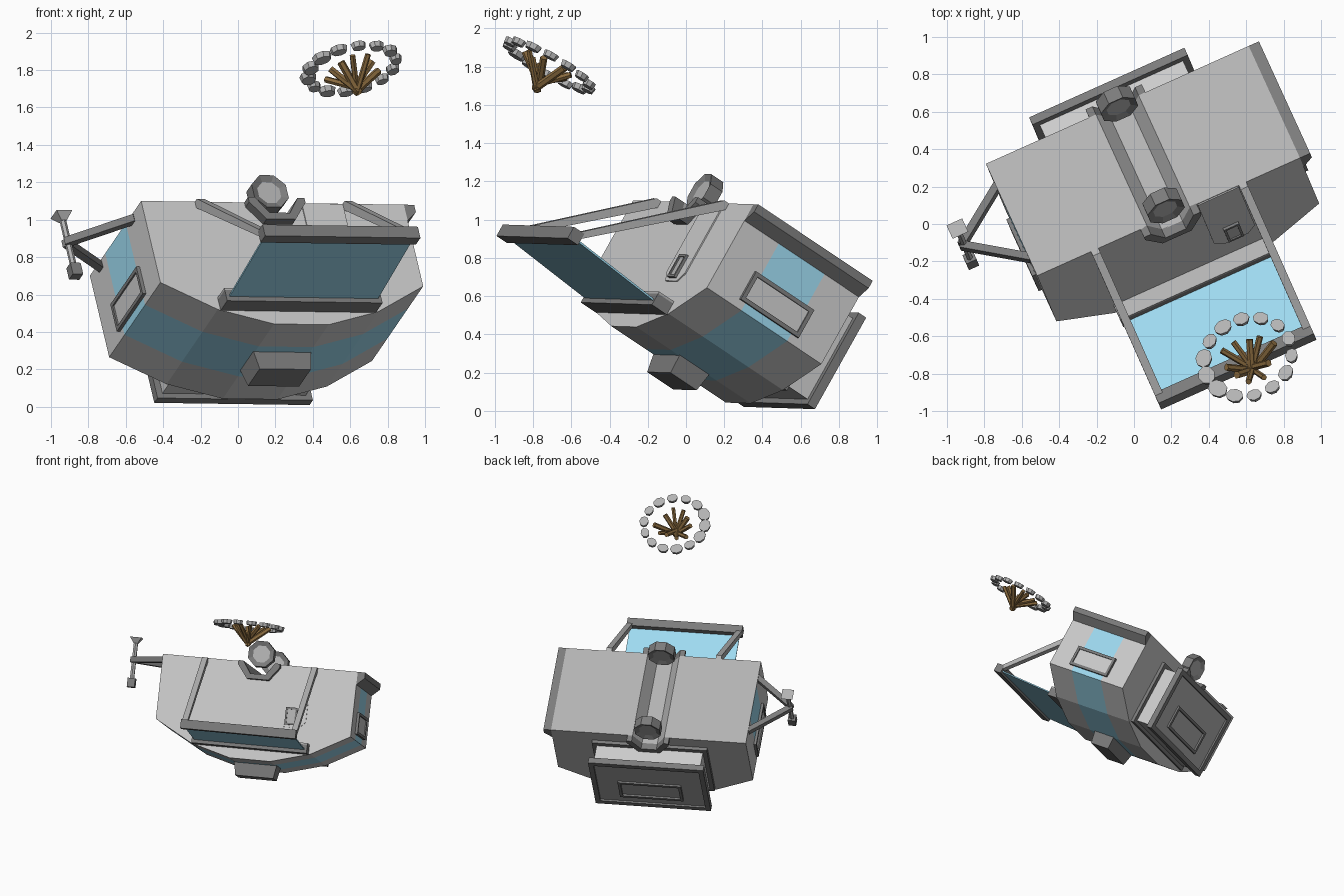
import bpy, bmesh, math, random
from mathutils import Vector, Matrix

if "Cube" in bpy.data.objects:
    bpy.data.objects.remove(bpy.data.objects["Cube"])

random.seed(4)
# Camper frame: x = length, y = awning side, z = camper roof (the whole model is tipped over)
L = Vector((.912, .409, -.013)).normalized()
U = L.cross(Vector((.351, -.779, .519))).normalized()
W = U.cross(L)
TIP = Matrix((L, W, U)).transposed().to_4x4()
TIP.translation = (.075, .35, .89)
CX = -.03


def material(name, c):
    m = bpy.data.materials.new(name)
    m.diffuse_color = (*c, 1)
    m.use_nodes = True
    m.node_tree.nodes["Principled BSDF"].inputs["Base Color"].default_value = m.diffuse_color
    return m


BLUE = material("blue", (.34, .70, .87))
DARK = material("dark_trim", (.2, .2, .2))
MID = material("mid_grey", (.45, .45, .45))
LIGHT = material("light_grey", (.78, .78, .78))
WOOD = material("wood", (.26, .15, .05))


def finish(name, bm, *mats):
    bmesh.ops.recalc_face_normals(bm, faces=bm.faces)
    me = bpy.data.meshes.new(name)
    bm.to_mesh(me)
    bm.free()
    for m in mats:
        me.materials.append(m)
    ob = bpy.data.objects.new(name, me)
    bpy.context.collection.objects.link(ob)
    ob.matrix_world = TIP
    return ob


def prism_bm(pts, y0, y1):
    bm = bmesh.new()
    f = bm.faces.new([bm.verts.new((x, y0, z)) for x, z in pts])
    r = bmesh.ops.extrude_face_region(bm, geom=[f])
    bmesh.ops.translate(bm, vec=(0, y1 - y0, 0),
                        verts=[v for v in r["geom"] if isinstance(v, bmesh.types.BMVert)])
    return bm


def boxes(name, items, mat):
    bm = bmesh.new()
    for c, s in items:
        bmesh.ops.create_cube(bm, size=1, matrix=Matrix.Translation(c) @ Matrix.Diagonal((*s, 1)))
    return finish(name, bm, mat)


def span(name, x, y, z, mat):
    lo_hi = (x, y, z)
    return boxes(name, [([(a + b) / 2 for a, b in lo_hi], [abs(b - a) for a, b in lo_hi])], mat)


def frame(name, c, axis, hu, hv, t, d, mat=DARK):
    """Rectangular frame facing the given axis (0 or 1); hv is half the height in z."""
    items = []
    for s in (-1, 1):
        for off, size in (((s * (hu - t / 2), 0), (t, 2 * hv)), ((0, s * (hv - t / 2)), (2 * hu - 2 * t, t))):
            p, q = list(c), [d, d, size[1]]
            p[1 - axis] += off[0]
            p[2] += off[1]
            q[1 - axis] = size[0]
            items.append((p, q))
    return boxes(name, items, mat)


def rod(name, a, b, r, seg, mat, r2=None, turn=0):
    a, b = Vector(a), Vector(b)
    d = b - a
    bm = bmesh.new()
    m = Matrix.Translation((a + b) / 2) @ d.to_track_quat('Z', 'Y').to_matrix().to_4x4() @ Matrix.Rotation(turn, 4, 'Z')
    bmesh.ops.create_cone(bm, cap_ends=True, segments=seg, radius1=r, radius2=r if r2 is None else r2,
                          depth=d.length, matrix=m)
    return finish(name, bm, mat)


# Body: side profile with wheel notch, striped along the middle
half = [(.77, 0), (.77, .51), (.47, .674), (.16, .76)]
notch = [(-.125, 0), (-.06, .095), (.06, .095), (.125, 0)]
body = half + [(-x, z) for x, z in reversed(half)] + notch
bm = prism_bm([(x + CX, z) for x, z in body], -.385, .385)
for y in (-.154, .154):
    bmesh.ops.bisect_plane(bm, geom=bm.verts[:] + bm.edges[:] + bm.faces[:], plane_co=(0, y, 0), plane_no=(0, 1, 0))
for f in bm.faces:
    c = f.calc_center_median()
    if abs(f.normal.y) < .5 or abs(c.y) < .3:
        if c.z < .12:
            f.material_index = 2
        elif abs(c.y) < .15:
            f.material_index = 1
finish("camper_body", bm, LIGHT, BLUE, MID)

# Rear bumper
finish("bumper", prism_bm([(.74, 0), (.80, 0), (.80, .045), (.74, .10)], -.385, .385), DARK)

# Windows on both ends
for s, tag in ((1, "rear"), (-1, "front")):
    x = CX + s * .775
    frame(tag + "_window_frame", (x, 0, .38), 0, .195, .085, .022, .03)
    boxes(tag + "_window_glass", [((x, 0, .38), (.012, .35, .13))], LIGHT)

# Roof air conditioner
bm = bmesh.new()
bmesh.ops.create_cube(bm, size=1, matrix=Matrix.Translation((CX, 0, .805)) @ Matrix.Diagonal((.34, .20, .11, 1)))
for v in bm.verts:
    if v.co.z > .8:
        v.co.x = CX + (v.co.x - CX) * .88
        v.co.y *= .88
finish("roof_air_unit", bm, DARK)

# Wheels and arches, one per side
arch = [(-.165, 0), (-.165, .03), (-.085, .135), (.085, .135), (.165, .03), (.165, 0),
        (.125, 0), (.06, .095), (-.06, .095), (-.125, 0)]
for s, tag in ((1, "right"), (-1, "left")):
    ring = [(CX + .108 * math.cos(a), -.07 + .108 * math.sin(a))
            for a in (math.pi / 8 + i * math.pi / 4 for i in range(8))]
    bm = prism_bm(ring, s * .31, s * .39)
    bm.normal_update()
    for f in [f for f in bm.faces if len(f.verts) == 8]:
        bmesh.ops.inset_individual(bm, faces=[f], thickness=.038)
        bmesh.ops.translate(bm, verts=f.verts, vec=(0, -.015 if f.calc_center_median().y > s * .35 else .015, 0))
        f.material_index = 1
    finish(tag + "_wheel", bm, DARK, MID)
    finish(tag + "_wheel_arch", prism_bm([(x + CX, z) for x, z in arch], s * .38, s * .44), DARK)

# Awning: wall housing, sheet, outer rail and two stays
AX = (CX - .455, CX + .455)
span("awning_housing", AX, (.38, .485), (.612, .68), DARK)
span("awning_mount", AX, (.38, .485), (.60, .612), MID)
finish("awning_sheet", (lambda b: ([b.faces.new([b.verts.new(p) for p in (
    (AX[0] + .02, .46, .645), (AX[1] - .02, .46, .645), (AX[1] - .02, 1.03, .605), (AX[0] + .02, 1.03, .605))])],
    b)[1])(bmesh.new()), BLUE).modifiers.new("thickness", "SOLIDIFY").thickness = .01
span("awning_rail", AX, (1.01, 1.08), (.565, .635), DARK)
for x, tag in ((AX[0] + .022, "front"), (AX[1] - .022, "rear")):
    stay = [(.38, 0), (.415, 0), (1.04, .575), (1.02, .605), (.38, .035)]
    bm = prism_bm([(p, q) for p, q in stay], -.022, .022)
    for v in bm.verts:
        v.co = (x + v.co.y, v.co.x, v.co.z)
    finish(tag + "_awning_stay", bm, MID)

# Door with chamfered top and a small window
DX = .258
door = [(-.12, .005), (.12, .005), (.12, .43), (.07, .48), (-.07, .48), (-.12, .43)]
finish("door", prism_bm([(x + DX, z) for x, z in door], .38, .392), LIGHT)
frame("door_window_frame", (DX, .396, .394), 1, .045, .068, .014, .022)
boxes("door_window_glass", [((DX, .394, .394), (.066, .01, .11))], MID)

# Slide-out room on the far side
span("slide_out", (CX - .42, CX + .42), (-.57, -.38), (.135, .63), LIGHT)
frame("slide_out_wall_trim", (CX, -.395, .38), 1, .455, .28, .04, .035)
frame("slide_out_outer_trim", (CX, -.575, .38), 1, .455, .28, .04, .05)
span("slide_out_panel", (CX - .43, CX + .43), (-.585, -.56), (.12, .64), MID)
frame("slide_out_window_frame", (CX, -.588, .45), 1, .25, .10, .022, .025)

# Tow frame with jack
for s, tag in ((1, "right"), (-1, "left")):
    rod(tag + "_tow_bar", (-.79, s * .25, .03), (-1.10, 0, .03), .03, 4, DARK, turn=math.pi / 4)
HX = -1.085
rod("jack_post", (HX, 0, -.13), (HX, 0, .20), .018, 6, MID)
rod("jack_foot", (HX, 0, -.145), (HX, 0, -.10), .065, 4, MID, .022, math.pi / 4)
boxes("jack_head", [((HX, 0, .21), (.06, .06, .07))], DARK)

# Campfire: ring of flat stones and a leaning stack of logs
FX, FY, FZ = .04, 1.494, -.165
for i in range(14):
    a = 2 * math.pi * i / 14
    r = random.uniform(.038, .058)
    bm = bmesh.new()
    m = (Matrix.Translation((FX + .24 * math.cos(a), FY + .24 * math.sin(a), FZ)) @ Matrix.Rotation(a, 4, 'Z')
         @ Matrix.Diagonal((.85, 1.05, 1, 1)))
    bmesh.ops.create_cone(bm, cap_ends=True, segments=8, radius1=r, radius2=r * .85, depth=.03, matrix=m)
    finish("fire_stone", bm, MID)
for i in range(10):
    a = 2 * math.pi * i / 10 + random.uniform(-.2, .2)
    r, h = random.uniform(.11, .165), random.uniform(.10, .155)
    d = Vector((math.cos(a), math.sin(a), 0))
    base = Vector((FX, FY, FZ))
    rod("fire_log", base + d * r, base - d * .015 + Vector((0, 0, h)), random.uniform(.015, .022), 6, WOOD)
